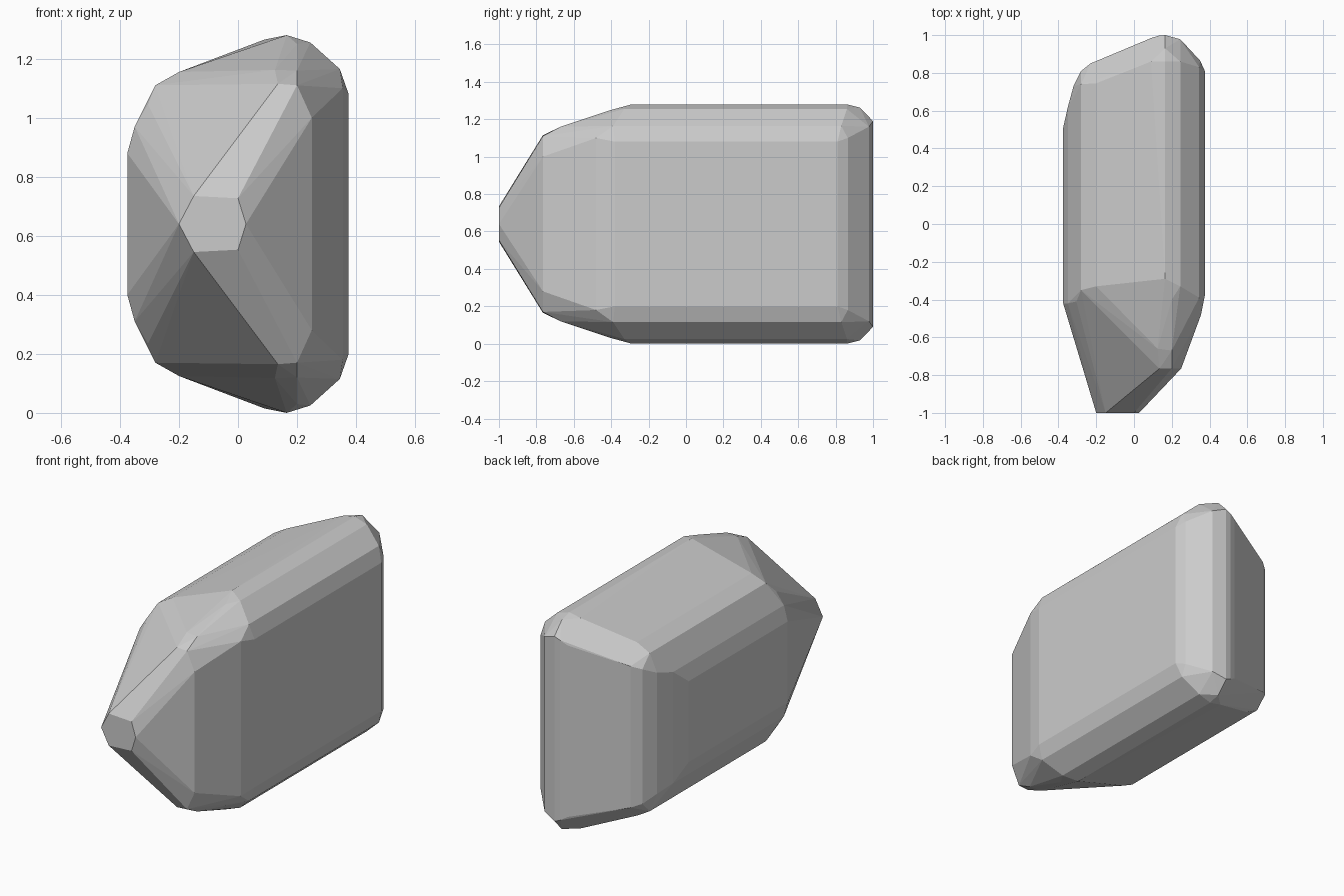
import bpy, bmesh
from math import radians

HEIGHT = 1.28

# Rounded right-hand edge: (x, z, front y, back y)
ridge = [(0.165, 1.28, -0.29, 0.86), (0.245, 1.255, -0.33, 0.86),
         (0.345, 1.165, -0.39, 0.83), (0.375, 1.08, -0.38, 0.81)]
# Left side, sloping crown and its shoulder
left = [(-0.375, 0.88, -0.42, 0.51), (-0.35, 0.97, -0.42, 0.62),
        (-0.28, 1.11, -0.35, 0.74), (-0.2, 1.155, -0.33, 0.745)]
# Vertical bevels at the back: (x, y, top z)
back = [(0.165, 1.0, 1.19), (0.13, 0.997, 1.175), (0.245, 0.978, 1.16),
        (0.35, 0.865, 1.1), (0.165, 0.93, 1.262), (0.09, 0.86, 1.265),
        (0.09, 0.984, 1.15), (-0.23, 0.85, 1.06), (-0.28, 0.81, 1.04),
        (-0.32, 0.73, 1.0)]
# Front shoulder and faceted tip
front = [(0.2, -0.765, 1.11), (0.135, -0.765, 1.115), (0.2, -0.67, 1.16),
         (0.125, -0.66, 1.162), (0.25, -0.765, 1.0), (0.355, -0.48, 1.1),
         (0.2, -0.4, 1.25), (-0.305, -0.41, 1.045),
         (-0.2, -1, 0.64), (-0.15, -1, 0.735), (0, -1, 0.727), (0.027, -1, 0.64)]

upper = back + front + [(x, y, z) for x, z, y0, y1 in ridge + left for y in (y0, y1)]

# Mirror top to bottom and wrap in a convex hull
bm = bmesh.new()
for x, y, z in upper:
    for h in (z, HEIGHT - z):
        bm.verts.new((x, y, h))
bmesh.ops.remove_doubles(bm, verts=bm.verts, dist=0.001)
bmesh.ops.convex_hull(bm, input=bm.verts[:])
bmesh.ops.delete(bm, geom=[v for v in bm.verts if not v.link_faces], context='VERTS')
bmesh.ops.dissolve_limit(bm, angle_limit=radians(1.5), verts=bm.verts, edges=bm.edges)
bmesh.ops.recalc_face_normals(bm, faces=bm.faces)

mesh = bpy.data.meshes.new("rock")
bm.to_mesh(mesh)
bm.free()
bpy.context.collection.objects.link(bpy.data.objects.new("rock", mesh))
